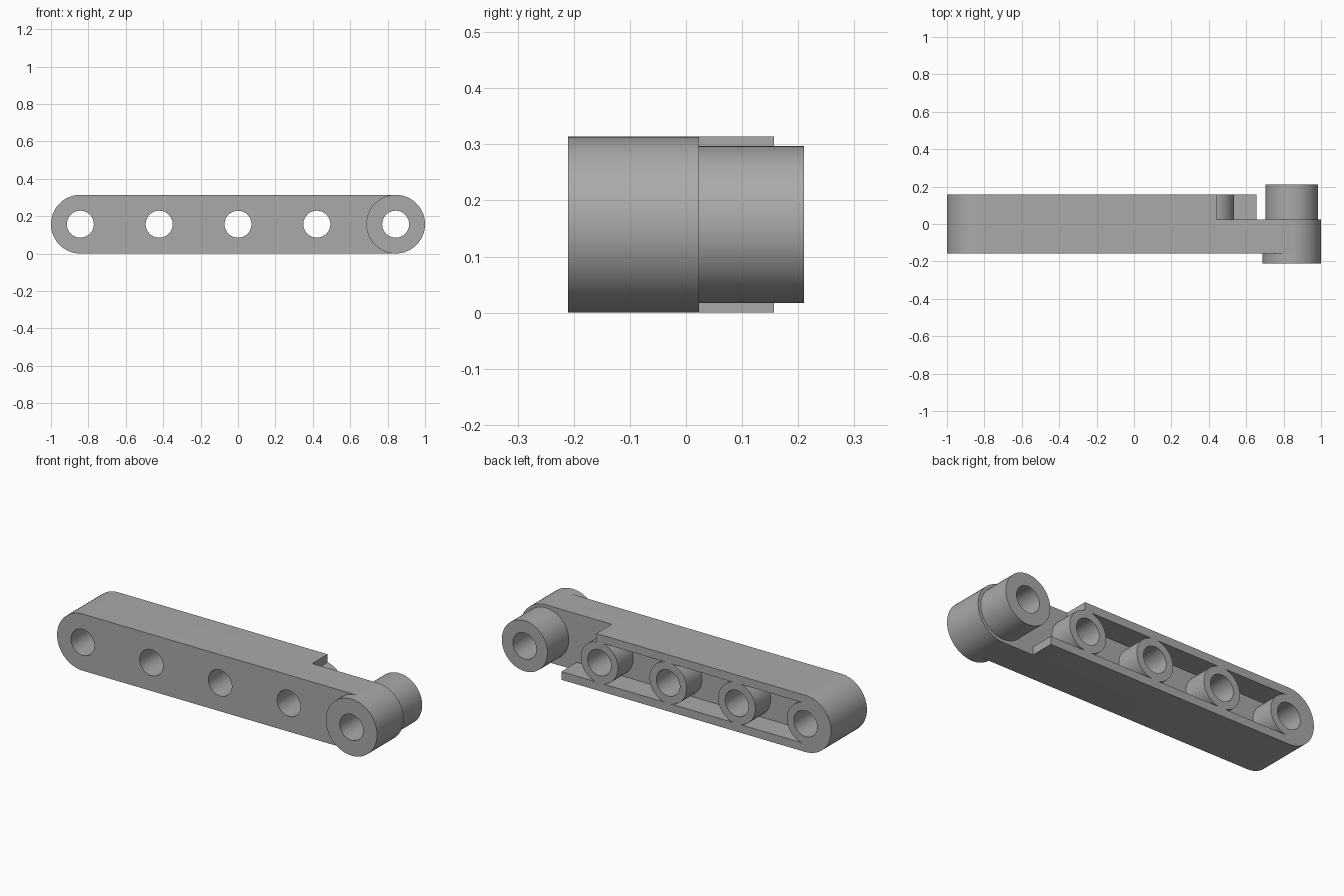
import bpy, bmesh, math

cube = bpy.data.objects.get("Cube")
if cube:
    bpy.data.objects.remove(cube, do_unlink=True)

R = 0.157             # beam end radius, also the axis height
PITCH = 0.4215        # hole spacing
END = 2 * PITCH       # outer hole position
HOLE, BOSS, PIN = 0.072, 0.114, 0.14
FRONT, FLOOR, BACK, REACH = -0.157, 0.023, 0.157, 0.21
SEG = 64

grey = bpy.data.materials.new("plain grey")
grey.use_nodes = True
colour = (0.4, 0.4, 0.4, 1)
grey.diffuse_color = colour
grey.node_tree.nodes["Principled BSDF"].inputs["Base Color"].default_value = colour


def arc(x, r, start, end, n):
    """Points on an arc around a hole axis."""
    angles = [math.radians(start + (end - start) * i / n) for i in range(n + 1)]
    return [(x + r * math.cos(a), R + r * math.sin(a)) for a in angles]


def circle(x, r):
    return arc(x, r, 0, 360, SEG)[:-1]


def box(x0, x1, z0, z1):
    return [(x0, z0), (x1, z0), (x1, z1), (x0, z1)]


def prism(name, profile, y0, y1):
    """Extrude an x-z profile from y0 to y1."""
    bm = bmesh.new()
    face = bm.faces.new([bm.verts.new((x, y0, z)) for x, z in profile])
    out = bmesh.ops.extrude_face_region(bm, geom=[face])
    moved = [v for v in out["geom"] if isinstance(v, bmesh.types.BMVert)]
    bmesh.ops.translate(bm, vec=(0, y1 - y0, 0), verts=moved)
    bmesh.ops.recalc_face_normals(bm, faces=bm.faces)
    mesh = bpy.data.meshes.new(name)
    bm.to_mesh(mesh)
    bm.free()
    mesh.materials.append(grey)
    obj = bpy.data.objects.new(name, mesh)
    bpy.context.collection.objects.link(obj)
    return obj


def combine(target, tool, operation):
    """Apply a boolean and discard the tool."""
    tool.hide_render = True
    mod = target.modifiers.new(operation, "BOOLEAN")
    mod.operation, mod.object, mod.solver = operation, tool, "EXACT"
    bpy.context.view_layer.objects.active = target
    bpy.ops.object.modifier_apply(modifier=mod.name)
    bpy.data.objects.remove(tool, do_unlink=True)


def smooth(obj):
    bpy.ops.object.select_all(action="DESELECT")
    obj.select_set(True)
    bpy.context.view_layer.objects.active = obj
    bpy.ops.object.shade_smooth_by_angle(angle=math.radians(30))


# Beam with rounded ends
outline = arc(END, R, -90, 90, SEG // 2) + arc(-END, R, 90, 270, SEG // 2)
beam = prism("beam", outline, FRONT, BACK)

# Rear pocket and the staggered ends of its two walls
pocket_half = 0.112
for x0, z0, z1 in ((-END, R - pocket_half, R + pocket_half),
                   (0.44, R, 0.5), (0.655, -0.2, 0.5)):
    combine(beam, prism("pocket_cutter", box(x0, 1.2, z0, z1), FLOOR, 0.4), "DIFFERENCE")

# Bosses in the pocket
for i in range(-2, 2):
    combine(beam, prism("boss", circle(i * PITCH, BOSS), -0.05, BACK), "UNION")
combine(beam, prism("boss", circle(PITCH, BOSS), -0.05, BACK), "UNION")

# Through holes
for i in range(-2, 3):
    combine(beam, prism("hole_cutter", circle(i * PITCH, HOLE), -0.4, 0.4), "DIFFERENCE")
smooth(beam)

# Front collar and rear pin at the jointed end
for name, radius, y0, y1 in (("front_collar", R, -REACH, FRONT),
                             ("rear_pin", PIN, FLOOR, REACH)):
    part = prism(name, circle(END, radius), y0, y1)
    combine(part, prism("hole_cutter", circle(END, HOLE), -0.4, 0.4), "DIFFERENCE")
    smooth(part)
